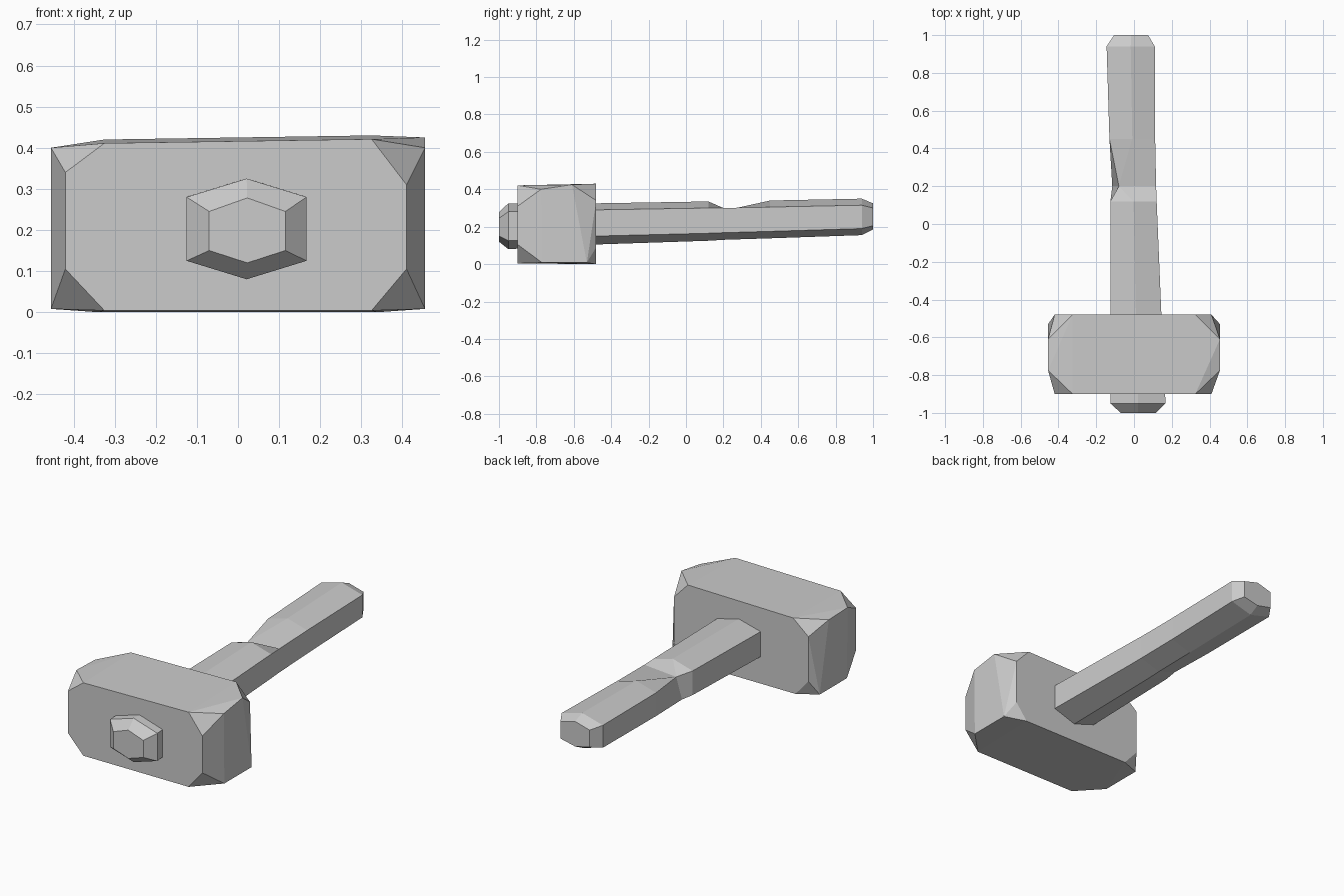
import bpy
import bmesh
from mathutils import Vector

default_cube = bpy.data.objects.get("Cube")
if default_cube:
    bpy.data.objects.remove(default_cube, do_unlink=True)

# One plain grey for the whole model
grey = bpy.data.materials.new("stone_grey")
grey.use_nodes = True
grey_value = (.6, .6, .6, 1)
grey.diffuse_color = grey_value
grey.node_tree.nodes["Principled BSDF"].inputs["Base Color"].default_value = grey_value


def finish(name, bm):
    """Turn a bmesh into a flat shaded grey object."""
    bmesh.ops.recalc_face_normals(bm, faces=bm.faces[:])
    mesh = bpy.data.meshes.new(name)
    bm.to_mesh(mesh)
    bm.free()
    mesh.materials.append(grey)
    part = bpy.data.objects.new(name, mesh)
    bpy.context.collection.objects.link(part)
    return part


def hull_part(name, points):
    """Convex block through the given points, with flat areas merged."""
    bm = bmesh.new()
    for point in points:
        bm.verts.new(point)
    bmesh.ops.convex_hull(bm, input=bm.verts[:])
    loose = [v for v in bm.verts if not v.link_faces]
    bmesh.ops.delete(bm, geom=loose, context="VERTS")
    bmesh.ops.dissolve_limit(bm, angle_limit=.02, verts=bm.verts[:], edges=bm.edges[:])
    return finish(name, bm)


def loft_part(name, sections):
    """Six-sided bar through sections: y, left, right, top, upper, lower, bottom."""
    bm = bmesh.new()
    rings = []
    for y, left, right, top, upper, lower, bottom in sections:
        middle = (left + right) / 2
        outline = [(middle, top), (right, upper), (right, lower),
                   (middle, bottom), (left, lower), (left, upper)]
        rings.append([bm.verts.new((x, y, z)) for x, z in outline])
    for ring, following in zip(rings, rings[1:]):
        for i in range(len(ring)):
            j = (i + 1) % len(ring)
            bm.faces.new((ring[i], ring[j], following[j], following[i]))
    bm.faces.new(rings[0])
    bm.faces.new(rings[-1])
    return bm


# Hammer head: a block whose chipped corners each have three points,
# on the long edge, on the upright edge and on the side edge
front, back, side = -.9, -.48, .455


def chipped_corner(sign, y, long_x, long_z, upright_x, upright_z, side_y, side_z):
    return [Vector((sign * long_x, y, long_z)),
            Vector((sign * upright_x, y, upright_z)),
            Vector((sign * side, side_y, side_z))]


head_points = []
for sign in (-1, 1):
    edge = .42 if sign < 0 else .41
    top_lift = .005 * sign
    head_points += chipped_corner(sign, front, .325, .416 + top_lift, edge, .325 - 3 * top_lift, -.775, .4)
    head_points += chipped_corner(sign, front, .325, .004, edge, .105, -.77, .008)
    head_points += chipped_corner(sign, back, .325, .425 + top_lift, edge, .34, -.61, .41 + 3 * top_lift)
    head_points += chipped_corner(sign, back, .34, 0, edge, .09, -.53, .008)
hull_part("hammer_head", head_points)

# Handle: tapered bar with bevelled ends, passing through the head
handle = loft_part("handle", [
    (-1, -.07, .115, .278, .245, .15, .12),
    (-.95, -.125, .167, .325, .28, .125, .08),
    (-.48, -.125, .145, .325, .29, .15, .105),
    (.12, -.125, .12, .335, .3, .165, .125),
    (.2, -.125, .117, .337, .3, .168, .13),
    (.45, -.13, .112, .34, .305, .175, .138),
    (.94, -.145, .11, .35, .315, .19, .155),
    (1, -.105, .075, .325, .3, .205, .185),
])

# Chip in the upper edge of the handle
for v in handle.verts:
    if abs(v.co.y - .2) < .01 and v.co.x < 0:
        if v.co.z > .25:
            v.co.x, v.co.z = -.08, .285
        elif v.co.z > .15:
            v.co.x = -.115
finish("handle", handle)
